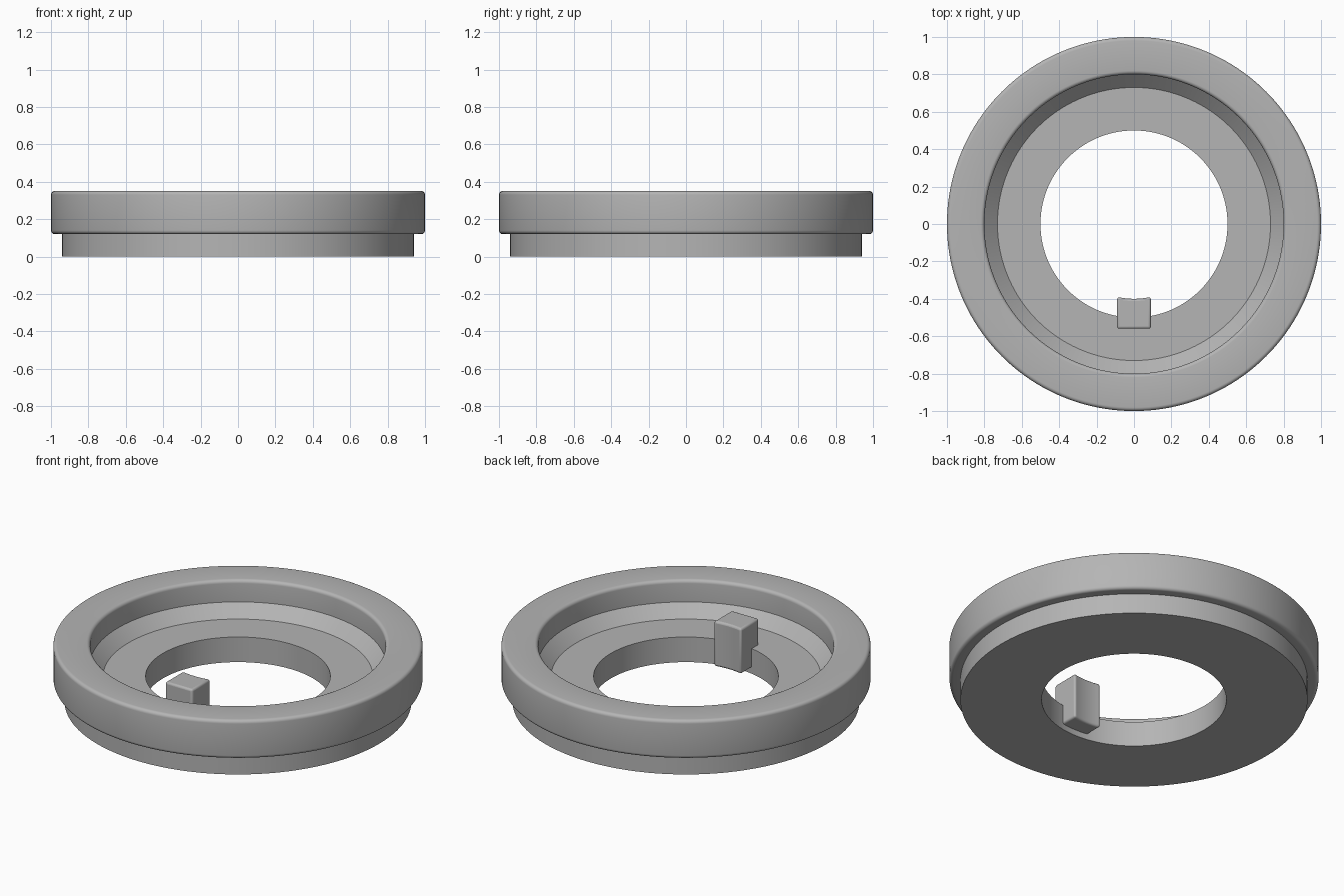
import bpy, bmesh
from math import radians, sin, cos, asin, pi

if "Cube" in bpy.data.objects:
    bpy.data.objects.remove(bpy.data.objects["Cube"], do_unlink=True)

GREY = (0.46, 0.46, 0.46, 1)
metal = bpy.data.materials.new("plain_grey")
metal.use_nodes = True
metal.diffuse_color = GREY
metal.node_tree.nodes["Principled BSDF"].inputs["Base Color"].default_value = GREY


def make_object(name, bm):
    bmesh.ops.recalc_face_normals(bm, faces=bm.faces)
    mesh = bpy.data.meshes.new(name)
    bm.to_mesh(mesh)
    bm.free()
    mesh.materials.append(metal)
    obj = bpy.data.objects.new(name, mesh)
    bpy.context.collection.objects.link(obj)
    return obj


def smooth(obj, angle):
    bpy.ops.object.select_all(action="DESELECT")
    obj.select_set(True)
    bpy.context.view_layer.objects.active = obj
    bpy.ops.object.shade_smooth_by_angle(angle=radians(angle))


def fillet(r, z, radius, start, steps=5):
    """Quarter-round profile points around a centre, counterclockwise."""
    return [(r + radius * cos(start + i * pi / 2 / steps),
             z + radius * sin(start + i * pi / 2 / steps)) for i in range(steps + 1)]


# Stepped ring: lower collar, wide rounded band, chamfered recess and bore
F = 0.02
profile = [(0.5, 0), (0.94, 0), (0.94, 0.12)]
profile += fillet(1 - F, 0.12 + F, F, -pi / 2)
profile += fillet(1 - F, 0.35 - F, F, 0)
profile += fillet(0.8 + F, 0.35 - F, F, pi / 2)
profile += [(0.8, 0.22), (0.73, 0.15), (0.5, 0.15)]

bm = bmesh.new()
verts = [bm.verts.new((r, 0, z)) for r, z in profile]
edges = [bm.edges.new((a, b)) for a, b in zip(verts, verts[1:] + verts[:1])]
bmesh.ops.spin(bm, geom=verts + edges, cent=(0, 0, 0), axis=(0, 0, 1),
               angle=2 * pi, steps=160, use_merge=True)
bmesh.ops.remove_doubles(bm, verts=bm.verts, dist=0.0001)
smooth(make_object("stepped_ring", bm), 30)

# Locating key: block with a concave inner face, set into the bore
HALF, INNER, OUTER, BOTTOM, TOP = 0.09, 0.4, 0.56, 0.035, 0.305
sweep = asin(HALF / INNER)
steps = 8
arc = [sweep * (2 * i / steps - 1) for i in range(steps + 1)]
outline = [(INNER * sin(a), -INNER * cos(a)) for a in arc]
outline += [(HALF, -OUTER), (-HALF, -OUTER)]

bm = bmesh.new()
base = bm.faces.new([bm.verts.new((x, y, BOTTOM)) for x, y in outline])
raised = bmesh.ops.extrude_face_region(bm, geom=[base])["geom"]
bmesh.ops.translate(bm, vec=(0, 0, TOP - BOTTOM),
                    verts=[v for v in raised if isinstance(v, bmesh.types.BMVert)])
key = make_object("locating_key", bm)
smooth(key, 35)
bevel = key.modifiers.new("rounded_edges", "BEVEL")
bevel.width = 0.012
bevel.segments = 3
bevel.limit_method = "ANGLE"
bevel.angle_limit = radians(40)
# keep the smoothing after the bevel
for mod in list(key.modifiers):
    if mod.type == "NODES":
        key.modifiers.move(key.modifiers.find(mod.name), len(key.modifiers) - 1)
